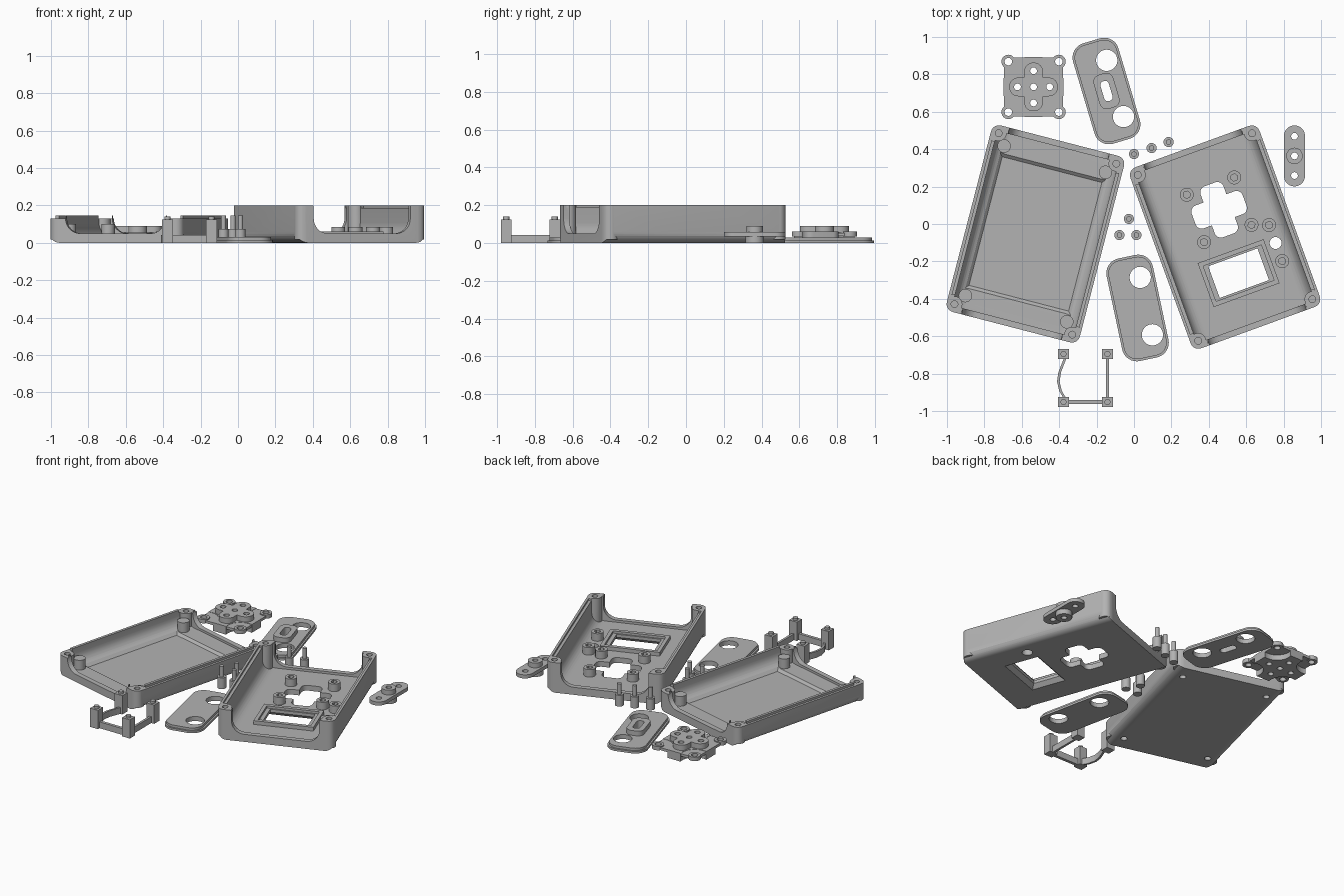
import bpy, bmesh
from math import sin, cos, pi, radians

cube = bpy.data.objects.get("Cube")
if cube:
    bpy.data.objects.remove(cube, do_unlink=True)

GREY = (0.45, 0.45, 0.45, 1)
grey = bpy.data.materials.new("grey plastic")
grey.use_nodes = True
grey.diffuse_color = GREY
grey.node_tree.nodes["Principled BSDF"].inputs["Base Color"].default_value = GREY


# ---------- helpers ----------
def arc(cx, cy, r, start, end, n=8):
    return [(cx + r * cos(radians(start + (end - start) * i / n)),
             cy + r * sin(radians(start + (end - start) * i / n))) for i in range(n + 1)]


def rrect(w, h, r, cx=0, cy=0):
    """Rounded rectangle outline."""
    x, y = w / 2 - r, h / 2 - r
    pts = []
    for sx, sy, a in ((1, 1, 0), (-1, 1, 90), (-1, -1, 180), (1, -1, 270)):
        pts += arc(cx + sx * x, cy + sy * y, r, a, a + 90)
    return pts


def rect(w, h, cx=0, cy=0):
    return [(cx + sx * w / 2, cy + sy * h / 2)
            for sx, sy in ((1, 1), (-1, 1), (-1, -1), (1, -1))]


def u_shape(hw, z0, z1, r):
    """Trough section: flat top, rounded bottom corners."""
    return ([(hw, z1), (-hw, z1)] + arc(-hw + r, z0 + r, r, 180, 270)
            + arc(hw - r, z0 + r, r, 270, 360))


def prism(name, pts, a, b, along_y=False, far=None):
    """Extrude an outline from a to b; far is an optional different end outline."""
    bm = bmesh.new()
    rings = []
    for t, outline in ((a, pts), (b, far or pts)):
        rings.append([bm.verts.new((u, t, v) if along_y else (u, v, t)) for u, v in outline])
    n = len(pts)
    for ring in rings:
        bm.faces.new(ring)
    for i in range(n):
        j = (i + 1) % n
        bm.faces.new((rings[0][i], rings[0][j], rings[1][j], rings[1][i]))
    bmesh.ops.recalc_face_normals(bm, faces=bm.faces)
    me = bpy.data.meshes.new(name)
    bm.to_mesh(me)
    bm.free()
    ob = bpy.data.objects.new(name, me)
    bpy.context.collection.objects.link(ob)
    return ob


def cyl(x, y, r, a, b, n=28):
    return prism("tool", [(x + r * cos(2 * pi * i / n), y + r * sin(2 * pi * i / n))
                          for i in range(n)], a, b)


def combine(ob, op, tools):
    for t in tools:
        m = ob.modifiers.new("bool", "BOOLEAN")
        m.operation, m.object, m.solver = op, t, "EXACT"
    bpy.context.view_layer.update()
    dg = bpy.context.evaluated_depsgraph_get()
    me = bpy.data.meshes.new_from_object(ob.evaluated_get(dg))
    ob.modifiers.clear()
    ob.data = me
    for t in tools:
        bpy.data.objects.remove(t, do_unlink=True)


def add(ob, *tools):
    combine(ob, "UNION", tools)


def cut(ob, *tools):
    combine(ob, "DIFFERENCE", tools)


def finish(ob, x, y, turn=0):
    ob.location = (x, y, 0)
    ob.rotation_euler.z = radians(turn)
    ob.data.materials.clear()
    ob.data.materials.append(grey)
    ob.data.shade_smooth()
    ob.data.set_sharp_from_angle(angle=radians(32))


def corners(x, y):
    return [(sx * x, sy * y) for sx in (-1, 1) for sy in (-1, 1)]


W, L, FLOOR = 0.735, 1.03, 0.035
BOSS = corners(0.325, 0.472)


def half_case(name, height):
    """Trough with rounded long edges, end walls and four corner bosses."""
    ob = prism(name, u_shape(W / 2, 0, height, 0.06), -L / 2, L / 2, True)
    combine(ob, "INTERSECT", [prism("tool", rrect(W, L, 0.05), -0.1, 0.4)])
    cut(ob, prism("tool", u_shape(W / 2 - 0.033, FLOOR, 0.4, 0.07),
                  -L / 2 + 0.033, L / 2 - 0.033, True))
    add(ob, *[cyl(x, y, 0.042, 0.018, height) for x, y in BOSS])
    return ob


def end_openings(ob):
    cut(ob, prism("tool", u_shape(0.275, 0.05, 0.4, 0.08), -0.7, -0.46, True),
        prism("tool", u_shape(0.275, 0.05, 0.4, 0.08), 0.46, 0.7, True))


# ---------- back case half: tongue rim, floor recess, screw posts ----------
tray = half_case("back_case", 0.145)
rim = prism("tool", rrect(1, 1.3, 0.05), 0.13, 0.3)
cut(rim, prism("tool", rrect(W - 0.03, L - 0.03, 0.04), 0.1, 0.35))
cut(tray, rim, *[cyl(x, y, 0.052, 0.13, 0.3) for x, y in BOSS])
end_openings(tray)
cut(tray, prism("tool", rect(0.55, 0.71), 0.02, 0.04, far=rect(0.59, 0.755)))
POSTS = corners(0.28, 0.413)
add(tray, *[cyl(x, y, 0.036, 0.01, 0.1) for x, y in POSTS])
cut(tray, *[cyl(x, y, 0.02, -0.05, 0.07) for x, y in POSTS],
    *[cyl(x, y, 0.018, 0.06, 0.3) for x, y in BOSS])
finish(tray, -0.527, -0.053, -14.5)

# ---------- front case half: groove rim, bosses, control openings ----------
front = half_case("front_case", 0.2)
groove = prism("tool", rrect(W - 0.03, L - 0.03, 0.04), 0.187, 0.3)
cut(groove, *[cyl(x, y, 0.052, 0.1, 0.4) for x, y in BOSS])
cut(front, groove)
end_openings(front)
PAD = (0.02, 0.148)
mounts = [(PAD[0] + x, PAD[1] + y) for x, y in corners(0.135, 0.135)]
mounts += [(0.243, -0.02), (0.243, -0.225)]
WIN = (0.002, -0.206)
add(front, *[cyl(x, y, 0.037, 0.01, 0.085) for x, y in mounts],
    prism("tool", rect(0.375, 0.25, *WIN), 0.01, 0.06))
cut(front, *[cyl(x, y, 0.02, 0.045, 0.2, 6) for x, y in mounts],
    *[cyl(x, y, 0.018, 0.06, 0.3) for x, y in BOSS],
    prism("tool", rrect(0.29, 0.13, 0.035, *PAD), -0.1, 0.2),
    prism("tool", rrect(0.13, 0.29, 0.035, *PAD), -0.1, 0.2),
    cyl(0.243, -0.122, 0.032, -0.1, 0.2),
    prism("tool", rect(0.28, 0.18, *WIN), -0.1, 0.2),
    prism("tool", rect(0.33, 0.2, *WIN), 0.045, 0.2),
    prism("tool", rect(0.35, 0.25, *WIN), -0.01, 0.025, far=rect(0.28, 0.18, *WIN)))
finish(front, 0.487, -0.07, 20)


# ---------- end plates with two round openings ----------
def end_plate(name, x, y, turn, slotted):
    ob = prism(name, rrect(0.253, 0.56, 0.08), 0, 0.014)
    add(ob, prism("tool", rrect(0.232, 0.538, 0.07), 0.005, 0.03))
    if slotted:
        add(ob, prism("tool", rrect(0.11, 0.19, 0.04), 0.01, 0.062))
        cut(ob, prism("tool", rrect(0.046, 0.11, 0.02), -0.1, 0.1))
    cut(ob, *[cyl(0.048, s * 0.157, 0.057, -0.1, 0.1) for s in (-1, 1)])
    finish(ob, x, y, turn)


end_plate("slotted_end_plate", -0.147, 0.711, 16.6, True)
end_plate("plain_end_plate", 0.019, -0.449, 12, False)

# ---------- direction pad carrier ----------
EARS = corners(0.135, 0.135)
pad = prism("direction_pad_carrier", rect(0.32, 0.32), 0, 0.055)
cut(pad, *[cyl(x, y, 0.09, -0.1, 0.1) for x, y in EARS])
add(pad, prism("tool", rect(0.316, 0.316), 0.036, 0.053))
cut(pad, *[prism("tool", rect(0.06, 0.06, x * 1.23, y * 1.23), -0.1, 0.1) for x, y in EARS])
add(pad, *[cyl(x, y, 0.037, 0.034, 0.06) for x, y in EARS],
    prism("tool", rrect(0.26, 0.1, 0.048), 0.04, 0.09),
    prism("tool", rrect(0.1, 0.26, 0.048), 0.04, 0.09))
DOTS = [(0, 0), (0.086, 0), (-0.086, 0), (0, 0.086), (0, -0.086)]
cut(pad, *[cyl(x, y, 0.02, -0.1, 0.2) for x, y in EARS],
    *[cyl(x, y, 0.018, -0.1, 0.2) for x, y in DOTS])
finish(pad, -0.537, 0.733)

# ---------- single button carrier ----------
strap = prism("button_carrier", rrect(0.112, 0.326, 0.0555), 0.034, 0.058)
add(strap, cyl(0, 0, 0.05, 0, 0.05), cyl(0, 0, 0.044, 0.04, 0.09))
cut(strap, *[cyl(0, s * 0.105, 0.018, -0.1, 0.2) for s in (-1, 0, 1)])
finish(strap, 0.858, 0.364)

# ---------- standoff frame: four posts, straight rails and a bowed rail ----------
STAND = corners(0.1175, 0.1285)
frame = prism("standoff_frame", rect(0.235, 0.02, 0, -0.1285), 0, 0.042)
bow = [(-0.11, 0.12), (-0.145, 0.03), (-0.152, -0.02), (-0.14, -0.07), (-0.11, -0.12)]
outline = bow + [(x + 0.014, y) for x, y in reversed(bow)]
add(frame, prism("tool", rect(0.015, 0.25, 0.1175, 0), 0, 0.042),
    prism("tool", outline, 0, 0.042),
    *[prism("tool", rect(0.058, 0.054, x, y), -0.0, 0.125) for x, y in STAND],
    *[cyl(x, y, 0.016, 0.1, 0.14) for x, y in STAND])
finish(frame, -0.2595, -0.8235)

# ---------- loose stepped pins ----------
for i, (x, y) in enumerate([(-0.027, 0.027), (-0.078, -0.059), (0.013, -0.059),
                            (0.0, 0.374), (0.094, 0.406), (0.185, 0.438)]):
    pin = cyl(0, 0, 0.027, 0, 0.075)
    pin.name = "pin_%d" % (i + 1)
    add(pin, cyl(0, 0, 0.014, 0.05, 0.145))
    finish(pin, x, y)
